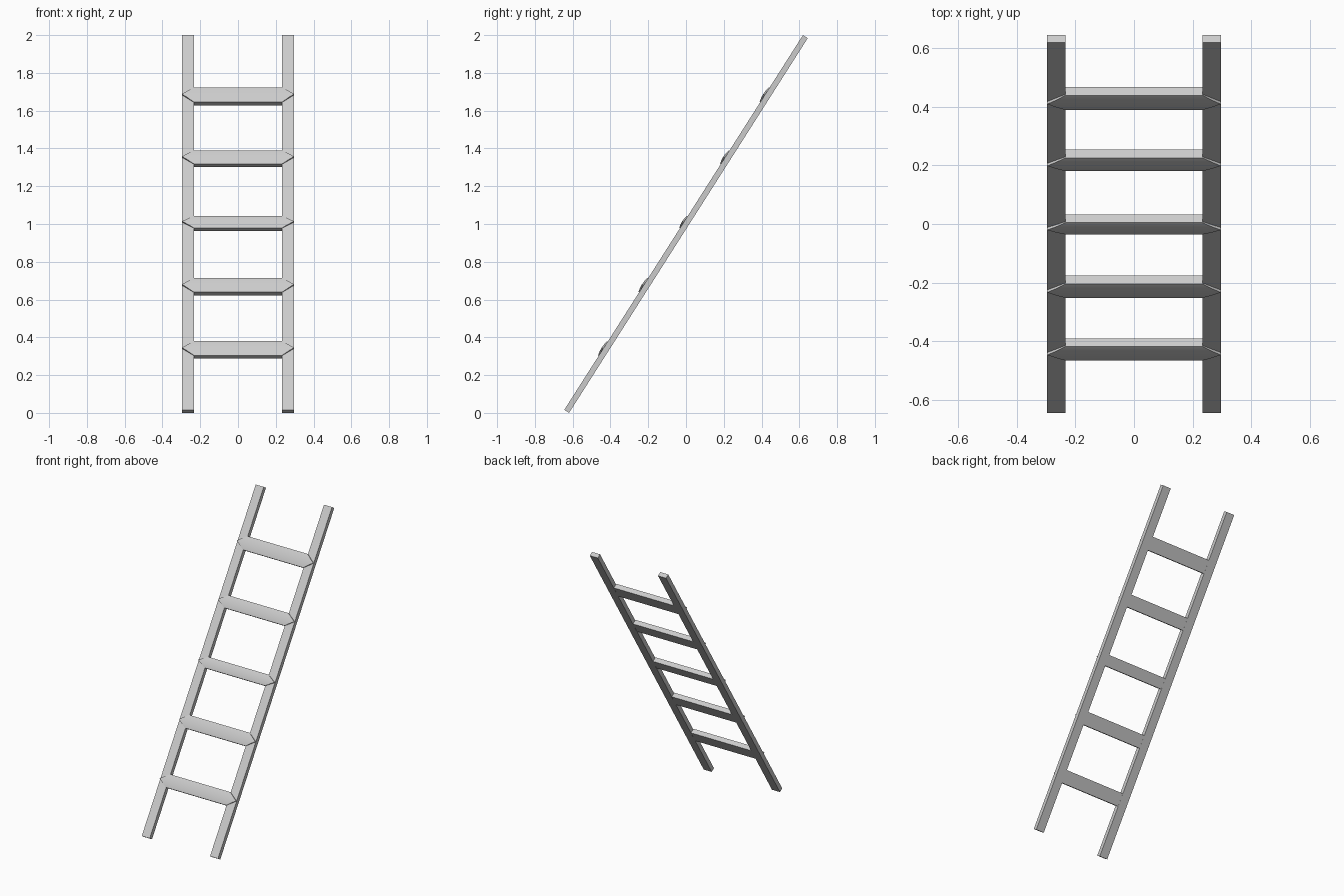
import bpy
from math import radians
from mathutils import Matrix

cube = bpy.data.objects.get("Cube")
if cube:
    bpy.data.objects.remove(cube)

grey = bpy.data.materials.new("light_grey")
grey.use_nodes = True
grey.diffuse_color = (0.6, 0.6, 0.6, 1)
grey.node_tree.nodes["Principled BSDF"].inputs["Base Color"].default_value = (0.6, 0.6, 0.6, 1)

# Ladder frame: local x across, local y towards the front face, local z along the rails
LEAN = Matrix.Translation((0, 0, 1)) @ Matrix.Rotation(radians(-32.5), 4, 'X')
INNER, OUTER = 0.234, 0.296
LENGTH, DEPTH = 2.352, 0.03


def add_part(name, verts, faces):
    mesh = bpy.data.meshes.new(name)
    mesh.from_pydata(verts, [], faces)
    mesh.materials.append(grey)
    mesh.transform(LEAN)
    obj = bpy.data.objects.new(name, mesh)
    bpy.context.collection.objects.link(obj)
    return obj


def add_rail(name, side):
    bpy.ops.mesh.primitive_cube_add(size=1)
    rail = bpy.context.object
    rail.name = name
    centre = Matrix.Translation((side * (INNER + OUTER) / 2, 0, 0))
    rail.data.transform(LEAN @ centre @ Matrix.Diagonal((OUTER - INNER, DEPTH, LENGTH, 1)))
    rail.data.materials.append(grey)


def add_rung(name, along, half):
    # Rows run up the rung: wide at the middle, so that both ends come to a point
    verts, faces = [], []
    rows = 5
    for i in range(rows):
        k = 2 * i / (rows - 1) - 1
        x = OUTER - (OUTER - INNER) * abs(k)
        front = -0.025 + 0.006 * k * k
        z = along + half * k
        verts += [(-x, front, z), (x, front, z), (x, 0.0145, z), (-x, 0.0145, z)]
    for i in range(rows - 1):
        a, b = 4 * i, 4 * i + 4
        for j in range(4):
            n = (j + 1) % 4
            faces.append((a + j, a + n, b + n, b + j))
    last = 4 * (rows - 1)
    faces += [(3, 2, 1, 0), (last, last + 1, last + 2, last + 3)]
    rung = add_part(name, verts, faces)
    bpy.ops.object.select_all(action='DESELECT')
    rung.select_set(True)
    bpy.context.view_layer.objects.active = rung
    bpy.ops.object.shade_smooth_by_angle(angle=radians(30))


# Side rails
add_rail("left_rail", 1)
add_rail("right_rail", -1)

# Rungs, from the bottom up: place along the rails and half width
RUNGS = [(-0.792, 0.044), (-0.395, 0.044), (0.001, 0.037), (0.408, 0.042), (0.8, 0.046)]
for number, (along, half) in enumerate(RUNGS, 1):
    add_rung(f"rung_{number}", along, half)
